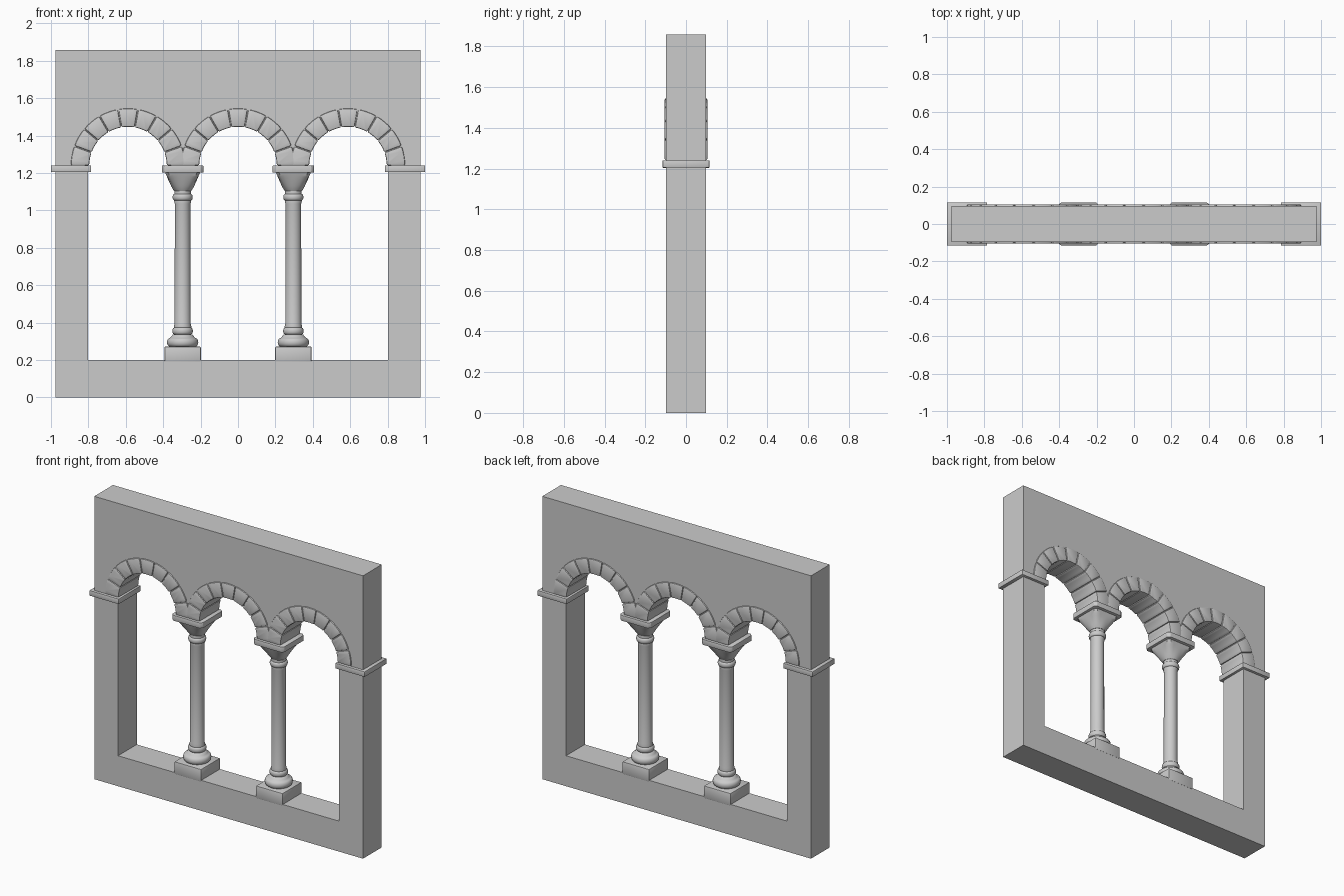
import bpy, bmesh, math

if "Cube" in bpy.data.objects:
    bpy.data.objects.remove(bpy.data.objects["Cube"])

stone = bpy.data.materials.new("grey stone")
stone.diffuse_color = (0.6, 0.6, 0.6, 1)
stone.use_nodes = True
stone.node_tree.nodes["Principled BSDF"].inputs["Base Color"].default_value = stone.diffuse_color

WALL_Y, SPRING, BAY, R_IN, R_OUT = 0.097, 1.24, 0.588, 0.207, 0.305


def finish(name, bm, bevel=0, segments=2, smooth=True):
    bmesh.ops.recalc_face_normals(bm, faces=bm.faces)
    if bevel:
        edges = [e for e in bm.edges if e.calc_face_angle(0) > math.radians(35)]
        bmesh.ops.bevel(bm, geom=edges, offset=bevel, segments=segments,
                        profile=0.5, affect='EDGES')
    me = bpy.data.meshes.new(name)
    bm.to_mesh(me)
    bm.free()
    me.materials.append(stone)
    ob = bpy.data.objects.new(name, me)
    bpy.context.collection.objects.link(ob)
    if smooth:
        bpy.ops.object.select_all(action='DESELECT')
        ob.select_set(True)
        bpy.context.view_layer.objects.active = ob
        bpy.ops.object.shade_smooth_by_angle(angle=math.radians(35))
    return ob


def loft(name, rings, **kw):
    """Closed skin through equally long rings of points."""
    bm = bmesh.new()
    vs = [[bm.verts.new(p) for p in r] for r in rings]
    n = len(vs[0])
    for a, b in zip(vs, vs[1:]):
        for i in range(n):
            bm.faces.new((a[i], a[(i + 1) % n], b[(i + 1) % n], b[i]))
    bm.faces.new(vs[0][::-1])
    bm.faces.new(vs[-1])
    return finish(name, bm, **kw)


def block(name, x0, x1, y, z0, z1, bevel=0, corner=0):
    if corner:
        c = corner
        base = [(x0 + c, -y), (x1 - c, -y), (x1, -y + c), (x1, y - c),
                (x1 - c, y), (x0 + c, y), (x0, y - c), (x0, -y + c)]
    else:
        base = [(x0, -y), (x1, -y), (x1, y), (x0, y)]
    return loft(name, [[(px, py, z) for px, py in base] for z in (z0, z1)],
                bevel=bevel, smooth=bool(bevel))


# wall with the triple arched opening
bm = bmesh.new()
outer = [(-0.976, 0), (0.976, 0), (0.976, 1.857), (-0.976, 1.857)]
hole = [(-0.803, 0.2), (0.803, 0.2)]
for cx in (BAY, 0, -BAY):
    hole.append((cx + 0.215, 1.222))
    hole += [(cx + 0.215 * math.cos(math.pi * i / 24),
              SPRING + 0.215 * math.sin(math.pi * i / 24)) for i in range(25)]
    hole.append((cx - 0.215, 1.222))
edges = []
for loop in (outer, hole):
    v = [bm.verts.new((x, -WALL_Y, z)) for x, z in loop]
    edges += [bm.edges.new((v[i], v[(i + 1) % len(v)])) for i in range(len(v))]
bmesh.ops.triangle_fill(bm, edges=edges, use_beauty=True, normal=(0, -1, 0))
ext = bmesh.ops.extrude_face_region(bm, geom=bm.faces[:], use_keep_orig=True)
bmesh.ops.translate(bm, vec=(0, 2 * WALL_Y, 0),
                    verts=[g for g in ext['geom'] if isinstance(g, bmesh.types.BMVert)])
finish("wall", bm, smooth=False)

# voussoirs: nine wedge stones per arch
for cx in (-BAY, 0, BAY):
    for k in range(9):
        a0, a1 = math.radians(20 * k + 0.4), math.radians(20 * k + 19.6)
        angles = [a0 + (a1 - a0) * i / 4 for i in range(5)]
        arc = [(R_IN, a) for a in angles] + [(R_OUT, a) for a in reversed(angles)]
        pts = [(cx + r * math.cos(a), SPRING + r * math.sin(a)) for r, a in arc]
        loft("arch_stone", [[(x, y, z) for x, z in pts] for y in (-0.105, 0.105)],
             bevel=0.007)

# imposts at the wall ends
block("impost_left", -1.0, -0.786, 0.115, 1.205, SPRING, bevel=0.003)
block("impost_right", 0.786, 1.0, 0.115, 1.205, SPRING, bevel=0.003)


def bulge(z0, z1, r, depth):
    """Half-round moulding in a lathe profile."""
    return [(r - depth + depth * math.sin(math.pi * i / 8),
             (z0 + z1) / 2 - (z1 - z0) / 2 * math.cos(math.pi * i / 8)) for i in range(9)]


# columns
N = 32
ANG = [2 * math.pi * (i + 0.5) / N for i in range(N)]
profile = ([(0.07, 0.265)] + bulge(0.272, 0.318, 0.084, 0.016)
           + [(0.062, 0.325), (0.053, 0.336)] + bulge(0.338, 0.373, 0.055, 0.009)
           + [(0.047, 0.38), (0.043, 0.395), (0.042, 1.035), (0.046, 1.05)]
           + bulge(1.054, 1.088, 0.054, 0.009) + [(0.045, 1.093), (0.045, 1.115)])
for cx in (-0.296, 0.296):
    block("column_plinth", cx - 0.097, cx + 0.097, 0.099, 0.19, 0.272, bevel=0.005)
    loft("column_shaft", [[(cx + r * math.cos(a), r * math.sin(a), z) for a in ANG]
                          for r, z in profile])
    # capital blends from a round neck to a square top
    rings = []
    for i in range(9):
        t = i / 8
        half = 0.047 + 0.047 * t ** 0.85
        ring = []
        for a in ANG:
            c, s = math.cos(a), math.sin(a)
            sq = min(1 / max(abs(c), abs(s)), 1.3)
            r = half * (1 + (sq - 1) * min(1, t * 1.2))
            ring.append((cx + r * c, r * s, 1.105 + 0.1 * t))
        rings.append(ring)
    loft("column_capital", rings)
    block("column_abacus", cx - 0.111, cx + 0.111, 0.114, 1.203, SPRING,
          bevel=0.003, corner=0.015)
